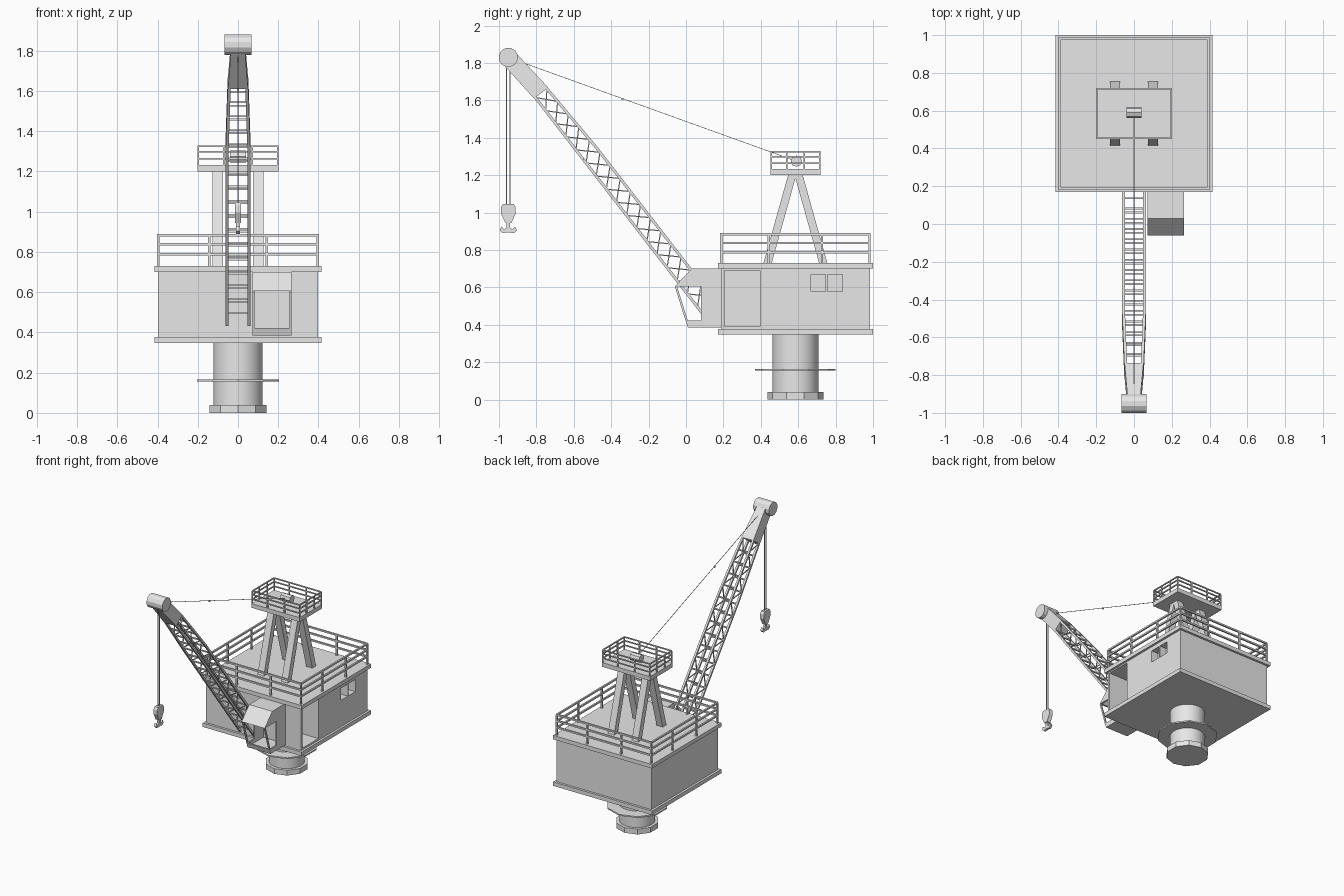
import bpy, bmesh, math
from mathutils import Vector, Matrix

if "Cube" in bpy.data.objects:
    bpy.data.objects.remove(bpy.data.objects["Cube"], do_unlink=True)

grey = bpy.data.materials.new("light_grey")
grey.use_nodes = True
grey.diffuse_color = (0.8, 0.8, 0.8, 1)
grey.node_tree.nodes["Principled BSDF"].inputs["Base Color"].default_value = (0.8, 0.8, 0.8, 1)

CY = 0.585      # turning axis of the house


def finish(name, bm):
    bmesh.ops.recalc_face_normals(bm, faces=bm.faces)
    mesh = bpy.data.meshes.new(name)
    bm.to_mesh(mesh)
    bm.free()
    mesh.materials.append(grey)
    obj = bpy.data.objects.new(name, mesh)
    bpy.context.collection.objects.link(obj)
    return obj


def loft(bm, ring_a, ring_b):
    """Close a solid between two matching outlines."""
    a = [bm.verts.new(p) for p in ring_a]
    b = [bm.verts.new(p) for p in ring_b]
    bm.faces.new(a[::-1])
    bm.faces.new(b)
    for i in range(len(a)):
        j = (i + 1) % len(a)
        bm.faces.new((a[i], a[j], b[j], b[i]))


def rect(cx, cy, z, hx, hy):
    return [(cx - hx, cy - hy, z), (cx + hx, cy - hy, z), (cx + hx, cy + hy, z), (cx - hx, cy + hy, z)]


def box(bm, x0, x1, y0, y1, z0, z1):
    c = ((x0 + x1) / 2, (y0 + y1) / 2)
    h = ((x1 - x0) / 2, (y1 - y0) / 2)
    loft(bm, rect(*c, z0, *h), rect(*c, z1, *h))


def prism(bm, profile, x0, x1):
    """Extrude a (y, z) profile along x."""
    loft(bm, [(x0, y, z) for y, z in profile], [(x1, y, z) for y, z in profile])


def beam(bm, a, b, w):
    """Square bar between two points."""
    a, b = Vector(a), Vector(b)
    d = (b - a).normalized()
    ref = Vector((1, 0, 0)) if abs(d.x) < 0.8 else Vector((0, 0, 1))
    u = d.cross(ref).normalized() * w / 2
    v = d.cross(u).normalized() * w / 2
    corners = (u + v, u - v, -u - v, v - u)
    loft(bm, [a + c for c in corners], [b + c for c in corners])


def cylinder(bm, centre, r, length, sides, axis="Z", turn=0):
    m = Matrix.Translation(centre)
    if axis == "X":
        m = m @ Matrix.Rotation(math.pi / 2, 4, "Y")
    bmesh.ops.create_cone(bm, cap_ends=True, segments=sides, radius1=r, radius2=r, depth=length,
                          matrix=m @ Matrix.Rotation(turn, 4, "Z"))


def railing(name, hx, hy, z0, heights, w, mid):
    """Square railing with four posts along each side."""
    bm = bmesh.new()
    for z in heights:
        for s in (-1, 1):
            beam(bm, (-hx, CY + s * hy, z), (hx, CY + s * hy, z), w)
            beam(bm, (s * hx, CY - hy, z), (s * hx, CY + hy, z), w)
    for s in (-1, 1):
        for f in (-1, -mid, mid, 1):
            beam(bm, (f * hx, CY + s * hy, z0), (f * hx, CY + s * hy, heights[0]), w)
            if abs(f) < 1:
                beam(bm, (s * hx, CY + f * hy, z0), (s * hx, CY + f * hy, heights[0]), w)
    finish(name, bm)


# Pedestal
bm = bmesh.new()
cylinder(bm, (0, CY, 0.18), 0.123, 0.36, 40)
column = finish("pedestal_column", bm)
bpy.context.view_layer.objects.active = column
column.select_set(True)
bpy.ops.object.shade_smooth_by_angle()
bm = bmesh.new()
cylinder(bm, (0, CY, 0.02), 0.15, 0.04, 10)
finish("pedestal_foot", bm)
bm = bmesh.new()
cylinder(bm, (0, CY, 0.16), 0.215, 0.01, 10)
finish("pedestal_flange", bm)

# Machinery house with a doorway and two window recesses
bm = bmesh.new()
box(bm, -0.398, 0.398, CY - 0.398, CY + 0.398, 0.37, 0.705)
house = finish("machinery_house", bm)
bm = bmesh.new()
box(bm, 0.2, 0.5, 0.207, 0.395, 0.39, 0.69)
for y in (0.667, 0.757):
    box(bm, 0.34, 0.5, y, y + 0.08, 0.577, 0.668)
cutter = finish("opening_cutter", bm)
cutter.hide_render = True
mod = house.modifiers.new("openings", "BOOLEAN")
mod.operation, mod.solver, mod.object = "DIFFERENCE", "EXACT", cutter
bpy.context.view_layer.objects.active = house
bpy.ops.object.modifier_apply(modifier=mod.name)
bpy.data.objects.remove(cutter, do_unlink=True)
for name, z in (("house_floor", 0.347), ("house_roof", 0.70)):
    bm = bmesh.new()
    box(bm, -0.415, 0.415, CY - 0.415, CY + 0.415, z, z + 0.03)
    finish(name, bm)
railing("roof_railing", 0.396, 0.396, 0.73, (0.884, 0.838, 0.788), 0.012, 0.36)

# Support frame and lookout platform
bm = bmesh.new()
for sx in (-1, 1):
    for sy in (-1, 1):
        loft(bm, rect(sx * 0.1, CY + sy * 0.15, 0.725, 0.026, 0.022),
             rect(sx * 0.1, CY + sy * 0.016, 1.205, 0.026, 0.022))
finish("support_frame", bm)
bm = bmesh.new()
box(bm, -0.202, 0.202, CY - 0.134, CY + 0.134, 1.2, 1.232)
finish("lookout_platform", bm)
railing("platform_railing", 0.198, 0.13, 1.23, (1.326, 1.298, 1.264), 0.008, 0.36)
bm = bmesh.new()
cylinder(bm, (0, 0.59, 1.275), 0.03, 0.08, 8, "X")
finish("cable_drum", bm)

# Lattice boom: four chords, rungs and crossed side braces
LOW, HIGH = Vector((0, 0.107, 0.436)), Vector((0, -0.805, 1.615))
along = (HIGH - LOW).normalized()
normal = Vector((0, along.z, -along.y))
KNEE = 0.72


def boom_point(t, side, upper):
    taper = max(0, (t - KNEE) / (1 - KNEE))
    p = LOW.lerp(HIGH, t) + Vector((side * (0.055 - 0.011 * taper), 0, 0))
    return p + normal * (0.094 - 0.016 * taper) * upper


bm = bmesh.new()
for upper in (0, 1):
    for side in (-1, 1):
        beam(bm, boom_point(0, side, upper), boom_point(KNEE, side, upper), 0.015)
        beam(bm, boom_point(KNEE, side, upper), boom_point(1, side, upper), 0.015)
finish("boom_chords", bm)
bm = bmesh.new()
BAYS = 16
stations = [0.05 + i * 0.95 / BAYS for i in range(BAYS + 1)]
for i, t in enumerate(stations):
    for upper in (0, 1):
        beam(bm, boom_point(t, -1, upper), boom_point(t, 1, upper), 0.009)
    if i < BAYS:
        for side in (-1, 1):
            start = (i + (side > 0)) % 2
            beam(bm, boom_point(t, side, start), boom_point(stations[i + 1], side, 1 - start), 0.006)
finish("boom_lattice", bm)

# Boom head and tip sheave
TIP = Vector((0, -0.95, 1.83))


def head_ring(centre, hx, hn):
    return [centre + Vector((sx * hx, 0, 0)) + normal * sn * hn
            for sx, sn in ((-1, -1), (1, -1), (1, 1), (-1, 1))]


bm = bmesh.new()
loft(bm, head_ring(HIGH + normal * 0.039, 0.05, 0.048), head_ring(TIP, 0.034, 0.046))
finish("boom_head", bm)
bm = bmesh.new()
cylinder(bm, TIP, 0.052, 0.132, 12, "X", math.pi / 12)
finish("tip_sheave", bm)

# Cables and hook
bm = bmesh.new()
beam(bm, (0, -0.91, 1.815), (0, 0.59, 1.275), 0.003)
box(bm, -0.005, 0.005, -0.345, -0.335, 1.602, 1.613)
finish("stay_cable", bm)
bm = bmesh.new()
for y in (-0.959, -0.942):
    beam(bm, (0, y, 1.82), (0, y, 1.03), 0.005)
finish("hoist_cables", bm)


def mirrored(half):
    return [(TIP.y + w, z) for w, z in half] + [(TIP.y - w, z) for w, z in reversed(half)]


bm = bmesh.new()
prism(bm, mirrored([(0.028, 1.047), (0.039, 1.03), (0.04, 0.995), (0.016, 0.945)]), -0.015, 0.015)
finish("hook_block", bm)
bm = bmesh.new()
prism(bm, mirrored([(0.009, 0.95), (0.009, 0.92), (0.022, 0.91), (0.036, 0.926),
                    (0.046, 0.905), (0.03, 0.89), (0.012, 0.893)]), -0.009, 0.009)
finish("double_hook", bm)

# Operator cabin: open-windowed side walls joined by roof, floor and sill
X0, X1, T = 0.072, 0.266, 0.01
side_wall = [(0.19, 0.385), (0.01, 0.385), (-0.002, 0.422), (0.08, 0.422),
             (0.08, 0.605), (-0.06, 0.605), (0.03, 0.70), (0.19, 0.70)]
bm = bmesh.new()
for x in (X0, X1 - T):
    prism(bm, side_wall, x, x + T)
    prism(bm, [(-0.002, 0.42), (0.01, 0.42), (-0.048, 0.607), (-0.06, 0.607)], x, x + T)
finish("cabin_sides", bm)
bm = bmesh.new()
for strip in ([(-0.06, 0.605), (0.03, 0.70), (0.19, 0.70), (0.19, 0.69), (0.034, 0.69), (-0.046, 0.605)],
              [(0.19, 0.385), (0.01, 0.385), (-0.002, 0.422), (0.01, 0.422), (0.018, 0.395), (0.19, 0.395)]):
    prism(bm, strip, X0 + T, X1 - T)
finish("cabin_roof_and_floor", bm)
